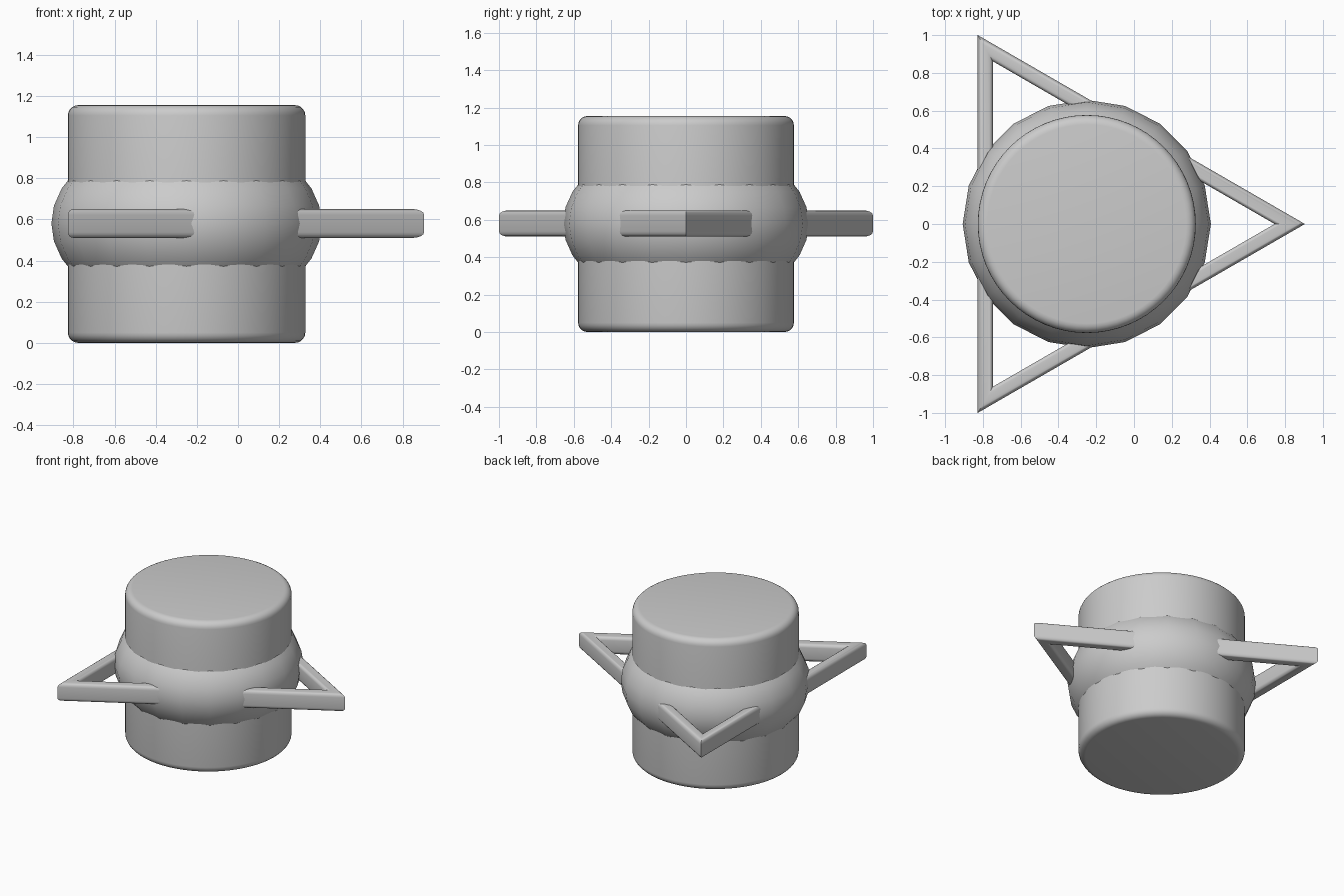
import bpy, bmesh
from math import sin, cos, pi, radians

if "Cube" in bpy.data.objects:
    bpy.data.objects.remove(bpy.data.objects["Cube"])

CX = -0.25      # shared vertical axis of all parts
MID = 0.58      # height of the bulge and the triangular ring


def smooth(obj, angle):
    bpy.ops.object.select_all(action='DESELECT')
    obj.select_set(True)
    bpy.context.view_layer.objects.active = obj
    bpy.ops.object.shade_smooth_by_angle(angle=radians(angle))


# Main drum with rounded rims
H = 1.155
bpy.ops.mesh.primitive_cylinder_add(vertices=64, radius=0.577, depth=H, location=(CX, 0, H / 2))
drum = bpy.context.object
drum.name = "drum"
bm = bmesh.new()
bm.from_mesh(drum.data)
rims = [e for e in bm.edges if abs(e.verts[0].co.z - e.verts[1].co.z) < 1e-4]
bmesh.ops.bevel(bm, geom=rims, offset=0.05, segments=5, profile=0.5, affect='EDGES')
bm.to_mesh(drum.data)
bm.free()
smooth(drum, 35)

# Squashed 20-sided sphere forming the bulge around the drum
bpy.ops.mesh.primitive_uv_sphere_add(segments=20, ring_count=16, radius=1, location=(CX, 0, MID))
bulge = bpy.context.object
bulge.name = "bulge"
for v in bulge.data.vertices:
    v.co.x *= 0.657
    v.co.y *= 0.657
    v.co.z *= 0.445
smooth(bulge, 40)

# Triangular ring: rounded-rectangle section swept around three mitred corners
R, W, HH, RAD, N = 1.1547, 0.08, 0.07, 0.028, 4
section = []
for k, (sx, sz) in enumerate([(1, 1), (-1, 1), (-1, -1), (1, -1)]):
    for i in range(N + 1):
        a = (k + i / N) * pi / 2
        section.append((sx * (W / 2 - RAD) + RAD * cos(a), sz * (HH - RAD) + RAD * sin(a)))

bm = bmesh.new()
loops = []
for c in range(3):
    a = c * 2 * pi / 3
    loop = []
    for off, z in section:
        r = R - 2 * (W / 2 - off)   # 60 degree corner doubles the radial offset
        loop.append(bm.verts.new((r * cos(a), r * sin(a), z)))
    loops.append(loop)
n = len(section)
for c in range(3):
    p, q = loops[c], loops[(c + 1) % 3]
    for i in range(n):
        j = (i + 1) % n
        bm.faces.new((p[i], q[i], q[j], p[j]))
bmesh.ops.recalc_face_normals(bm, faces=bm.faces)
mesh = bpy.data.meshes.new("triangular_ring")
bm.to_mesh(mesh)
bm.free()
ring = bpy.data.objects.new("triangular_ring", mesh)
ring.location = (CX, 0, MID)
bpy.context.collection.objects.link(ring)
smooth(ring, 35)
